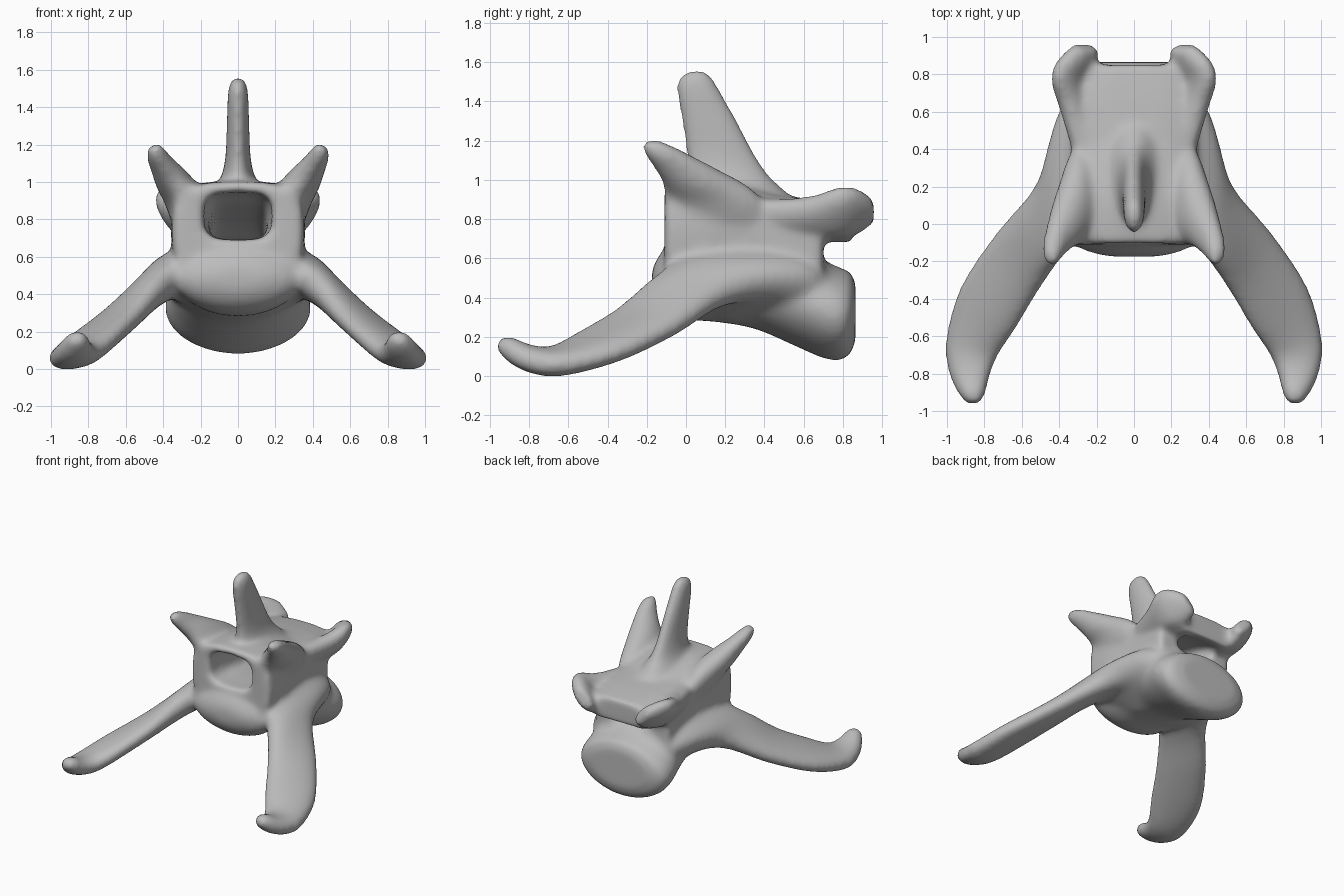
import bpy, bmesh, math
from mathutils import Vector

if "Cube" in bpy.data.objects:
    bpy.data.objects.remove(bpy.data.objects["Cube"])

RING = 28


def spline(rows, steps=4):
    """Catmull-Rom interpolation of the sections, so lofts run smoothly."""
    out = []
    for i in range(len(rows) - 1):
        a, b = rows[max(i - 1, 0)], rows[i]
        c, d = rows[i + 1], rows[min(i + 2, len(rows) - 1)]
        for k in range(steps):
            t = k / steps
            out.append([q + t * ((r - p) + t * (2 * p - 5 * q + 4 * r - s + t * (3 * q - p - 3 * r + s))) / 2
                        for p, q, r, s in zip(a, b, c, d)])
    return out + [list(rows[-1])]


def loft(bm, sections, power=2.0, side=1):
    """Skin rounded sections, each given as two edge points and a half thickness."""
    rows = spline(sections)
    mids = [(Vector(r[:3]) + Vector(r[3:6])) / 2 for r in rows]
    rings = []
    for i, r in enumerate(rows):
        u = (Vector(r[:3]) - Vector(r[3:6])) / 2
        along = mids[min(i + 1, len(mids) - 1)] - mids[max(i - 1, 0)]
        v = u.cross(along).normalized() * max(r[6], 0.005)
        ring = []
        for k in range(RING):
            a = math.tau * k / RING
            c, s = math.cos(a), math.sin(a)
            p = (mids[i] + u * math.copysign(abs(c) ** (2 / power), c)
                 + v * math.copysign(abs(s) ** (2 / power), s))
            ring.append(bm.verts.new((p.x * side, p.y, p.z)))
        rings.append(ring)
    for a, b in zip(rings, rings[1:]):
        for k in range(RING):
            n = (k + 1) % RING
            bm.faces.new((a[k], a[n], b[n], b[k]))
    bm.faces.new(rings[0])
    bm.faces.new(rings[-1])


def lengthwise(rows):
    """Rows of y, half width, bottom, top."""
    return [(0, y, hi, 0, y, lo, w) for y, w, lo, hi in rows]


def make_object(name, bm):
    bmesh.ops.recalc_face_normals(bm, faces=bm.faces)
    mesh = bpy.data.meshes.new(name)
    bm.to_mesh(mesh)
    bm.free()
    ob = bpy.data.objects.new(name, mesh)
    bpy.context.collection.objects.link(ob)
    return ob


bm = bmesh.new()

# Rounded body, swelling towards the domed rear
loft(bm, lengthwise([
    (-0.175, 0.14, 0.43, 0.54), (-0.14, 0.27, 0.36, 0.61), (-0.08, 0.34, 0.31, 0.67),
    (0, 0.345, 0.285, 0.7), (0.15, 0.335, 0.275, 0.7), (0.35, 0.33, 0.24, 0.68),
    (0.55, 0.36, 0.155, 0.64), (0.7, 0.39, 0.09, 0.59), (0.79, 0.385, 0.08, 0.55),
    (0.84, 0.34, 0.115, 0.53), (0.865, 0.25, 0.18, 0.47)]), 1.95)

# Arch block and its rear roof, which drops towards the back edge
loft(bm, lengthwise([
    (-0.11, 0.35, 0.48, 1.0), (0.1, 0.36, 0.48, 1.005), (0.3, 0.34, 0.48, 0.97),
    (0.5, 0.335, 0.46, 0.915), (0.7, 0.335, 0.44, 0.875)]), 3.1)
loft(bm, lengthwise([(0.4, 0.31, 0.7, 0.93), (0.65, 0.34, 0.68, 0.9), (0.85, 0.27, 0.67, 0.865)]), 3.2)

# Central spine and its flared foot
loft(bm, [(0, y0, z, 0, y1, z, t) for z, y0, y1, t in (
    (0.86, 0, 0.6, 0.19), (0.96, 0, 0.49, 0.13), (1.03, 0, 0.42, 0.09),
    (1.13, 0, 0.355, 0.068), (1.3, -0.025, 0.265, 0.061), (1.45, -0.05, 0.18, 0.057),
    (1.52, -0.04, 0.14, 0.048), (1.557, 0.01, 0.1, 0.03))])

for side in (1, -1):
    # Side wing: broad thick root, drooping blade, upturned tip
    loft(bm, [
        (0.15, 0.75, 0.48, 0.15, -0.07, 0.52, 0.23),
        (0.37, 0.66, 0.47, 0.33, -0.12, 0.51, 0.135),
        (0.49, 0.25, 0.41, 0.42, -0.21, 0.45, 0.098),
        (0.73, -0.04, 0.24, 0.52, -0.37, 0.31, 0.08),
        (0.925, -0.33, 0.11, 0.63, -0.56, 0.19, 0.076),
        (1.008, -0.62, 0.05, 0.73, -0.71, 0.1, 0.073),
        (0.993, -0.79, 0.07, 0.775, -0.83, 0.115, 0.068),
        (0.945, -0.9, 0.13, 0.795, -0.91, 0.16, 0.058),
        (0.9, -0.955, 0.17, 0.83, -0.955, 0.185, 0.035)], 2.3, side)
    # Front horn: a sheet leaning out and forward
    loft(bm, [
        (0.24, -0.1, 0.82, 0.28, 0.44, 0.82, 0.1), (0.28, -0.11, 0.93, 0.325, 0.36, 0.93, 0.1),
        (0.335, -0.13, 1.015, 0.385, 0.2, 1.015, 0.09), (0.39, -0.18, 1.09, 0.425, 0.07, 1.09, 0.068),
        (0.43, -0.225, 1.155, 0.45, -0.04, 1.155, 0.055),
        (0.44, -0.22, 1.2, 0.455, -0.13, 1.2, 0.034)], 2, side)
    # Rear paddle, tilted outwards
    loft(bm, [
        (0.27, 0.36, 0.9, 0.25, 0.36, 0.74, 0.06),
        (0.365, 0.62, 0.91, 0.27, 0.62, 0.73, 0.07),
        (0.425, 0.77, 0.955, 0.26, 0.77, 0.71, 0.068),
        (0.39, 0.87, 0.955, 0.21, 0.87, 0.73, 0.064),
        (0.31, 0.95, 0.91, 0.2, 0.95, 0.79, 0.048)], 2.3, side)

bone = make_object("vertebra", bm)

# Canal running front to back
bm = bmesh.new()
loft(bm, lengthwise([
    (-0.3, 0.19, 0.69, 0.94), (0, 0.18, 0.69, 0.94), (0.2, 0.16, 0.69, 0.87),
    (0.55, 0.15, 0.66, 0.79), (0.7, 0.16, 0.6, 0.74), (0.82, 0.18, 0.55, 0.69),
    (1.05, 0.2, 0.5, 0.67)]), 3.5)
canal = make_object("canal_cutter", bm)
canal.hide_render = True


# Fuse the parts, cut the canal, then soften every junction
def fuse():
    mod = bone.modifiers.new("fuse", 'REMESH')
    mod.mode = 'VOXEL'
    mod.voxel_size = 0.016


fuse()
cut = bone.modifiers.new("cut", 'BOOLEAN')
cut.operation = 'DIFFERENCE'
cut.solver = 'EXACT'
cut.object = canal
fuse()
soften = bone.modifiers.new("soften", 'SMOOTH')
soften.factor = 0.5
soften.iterations = 24

bpy.context.view_layer.update()
graph = bpy.context.evaluated_depsgraph_get()
mesh = bpy.data.meshes.new_from_object(bone.evaluated_get(graph))
bone.modifiers.clear()
bone.data = mesh
bpy.data.objects.remove(canal)

# Single grey material with smooth shading
grey = bpy.data.materials.new("bone_grey")
grey.use_nodes = True
colour = (0.5, 0.5, 0.5, 1)
grey.diffuse_color = colour
grey.node_tree.nodes["Principled BSDF"].inputs["Base Color"].default_value = colour
mesh.materials.clear()
mesh.materials.append(grey)
for poly in mesh.polygons:
    poly.use_smooth = True
    poly.material_index = 0
